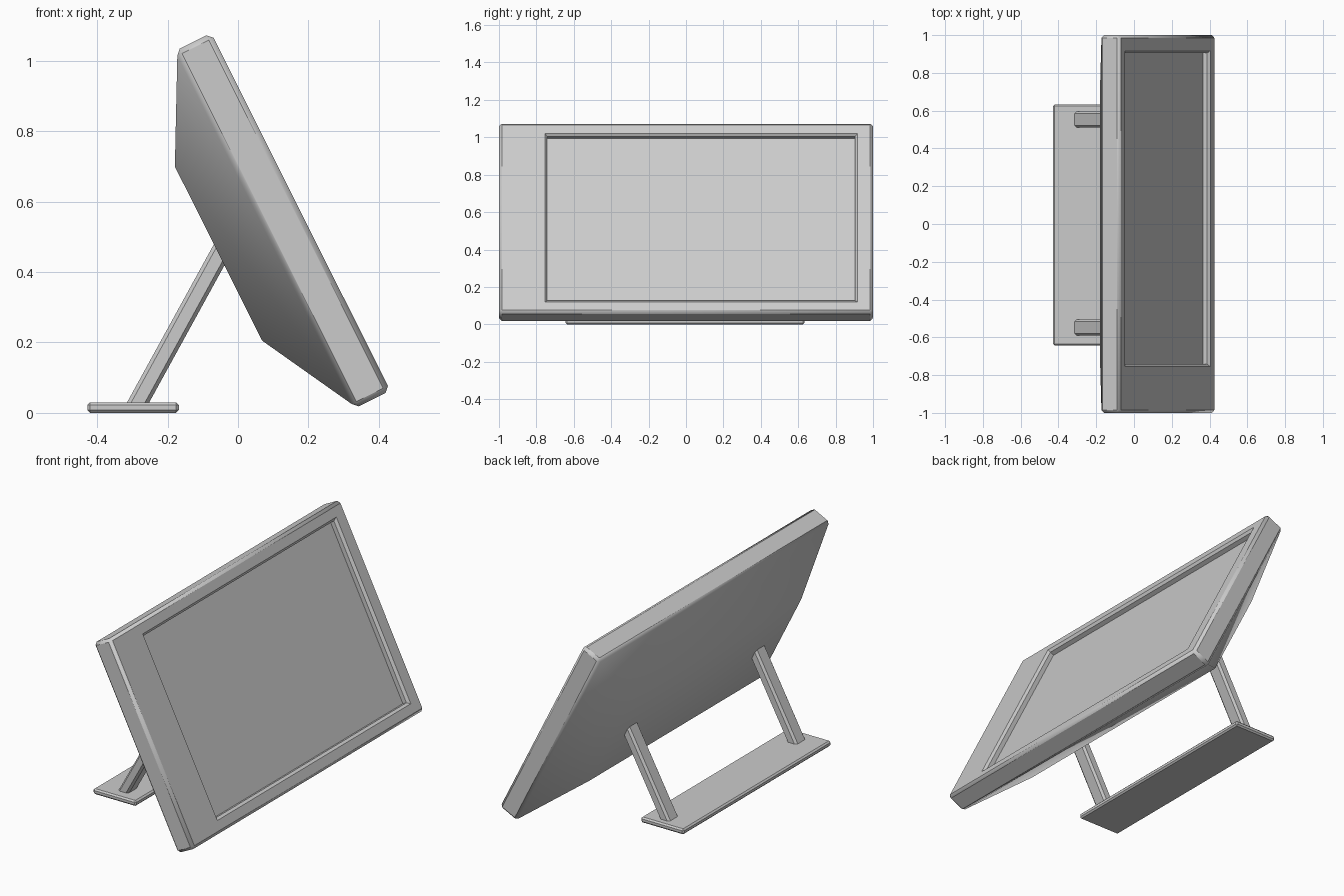
import bpy, bmesh, math
from mathutils import Vector

if "Cube" in bpy.data.objects:
    bpy.data.objects.remove(bpy.data.objects["Cube"])

TILT = math.radians(26.6)
UP = Vector((-math.sin(TILT), 0, math.cos(TILT)))    # up along the panel
OUT = Vector((math.cos(TILT), 0, math.sin(TILT)))    # out of the screen


def finish(name, bm):
    bmesh.ops.recalc_face_normals(bm, faces=bm.faces)
    mesh = bpy.data.meshes.new(name)
    bm.to_mesh(mesh)
    bm.free()
    ob = bpy.data.objects.new(name, mesh)
    bpy.context.collection.objects.link(ob)
    return ob


def ring(bm, y0, y1, u0, u1, n, c=0.0):
    """Corner-cut rectangle in the tilted panel plane at depth n."""
    pts = [(y0 + c, u0), (y1 - c, u0), (y1, u0 + c), (y1, u1 - c),
           (y1 - c, u1), (y0 + c, u1), (y0, u1 - c), (y0, u0 + c)]
    return [bm.verts.new(UP * u + OUT * n + Vector((0, y, 0))) for y, u in pts]


def box(bm, x, y, z):
    g = bmesh.ops.create_cube(bm, size=1)
    for v in g["verts"]:
        v.co = Vector([a + (b - a) * (t + 0.5) for (a, b), t in zip((x, y, z), v.co)])


# Monitor housing: tapered back, chamfered rim, recessed screen
U0, U1, B = -0.137, 0.999, 0.015
bm = bmesh.new()
rings = [
    ring(bm, -0.74, 0.74, 0.153, 0.706, 0.153),
    ring(bm, -1 + B, 1 - B, U0 + B, U1 - B, 0.300),
    ring(bm, -1, 1, U0, U1, 0.300 + B, B),
    ring(bm, -1, 1, U0, U1, 0.415 - B, B),
    ring(bm, -1 + B, 1 - B, U0 + B, U1 - B, 0.415),
    ring(bm, -0.755, 0.917, -0.073, 0.934, 0.415),
    ring(bm, -0.742, 0.904, -0.060, 0.921, 0.402),
    ring(bm, -0.742, 0.904, -0.060, 0.921, 0.378),
]
for a, b in zip(rings, rings[1:]):
    for i in range(8):
        j = (i + 1) % 8
        bm.faces.new((a[i], a[j], b[j], b[i]))
bm.faces.new(rings[0])
bm.faces.new(rings[-1])
bmesh.ops.remove_doubles(bm, verts=bm.verts, dist=1e-4)
housing = finish("monitor_housing", bm)
bpy.ops.object.select_all(action='DESELECT')
housing.select_set(True)
bpy.context.view_layer.objects.active = housing
bpy.ops.object.shade_smooth_by_angle(angle=math.radians(43))

# Slanted stand legs
for side, yc in (("left", -0.548), ("right", 0.553)):
    bm = bmesh.new()
    box(bm, (-0.315, -0.252), (yc - 0.043, yc + 0.043), (0.02, 0.50))
    uprights = [e for e in bm.edges if abs(e.verts[0].co.z - e.verts[1].co.z) > 0.1]
    bmesh.ops.bevel(bm, geom=uprights, offset=0.012, segments=1, affect='EDGES')
    for v in bm.verts:
        v.co.x += (v.co.z - 0.03) * 0.549
    finish("stand_leg_" + side, bm)

# Foot plate
bm = bmesh.new()
box(bm, (-0.428, -0.168), (-0.644, 0.633), (0, 0.03))
bmesh.ops.bevel(bm, geom=bm.edges[:], offset=0.008, segments=1, affect='EDGES')
finish("foot_plate", bm)
